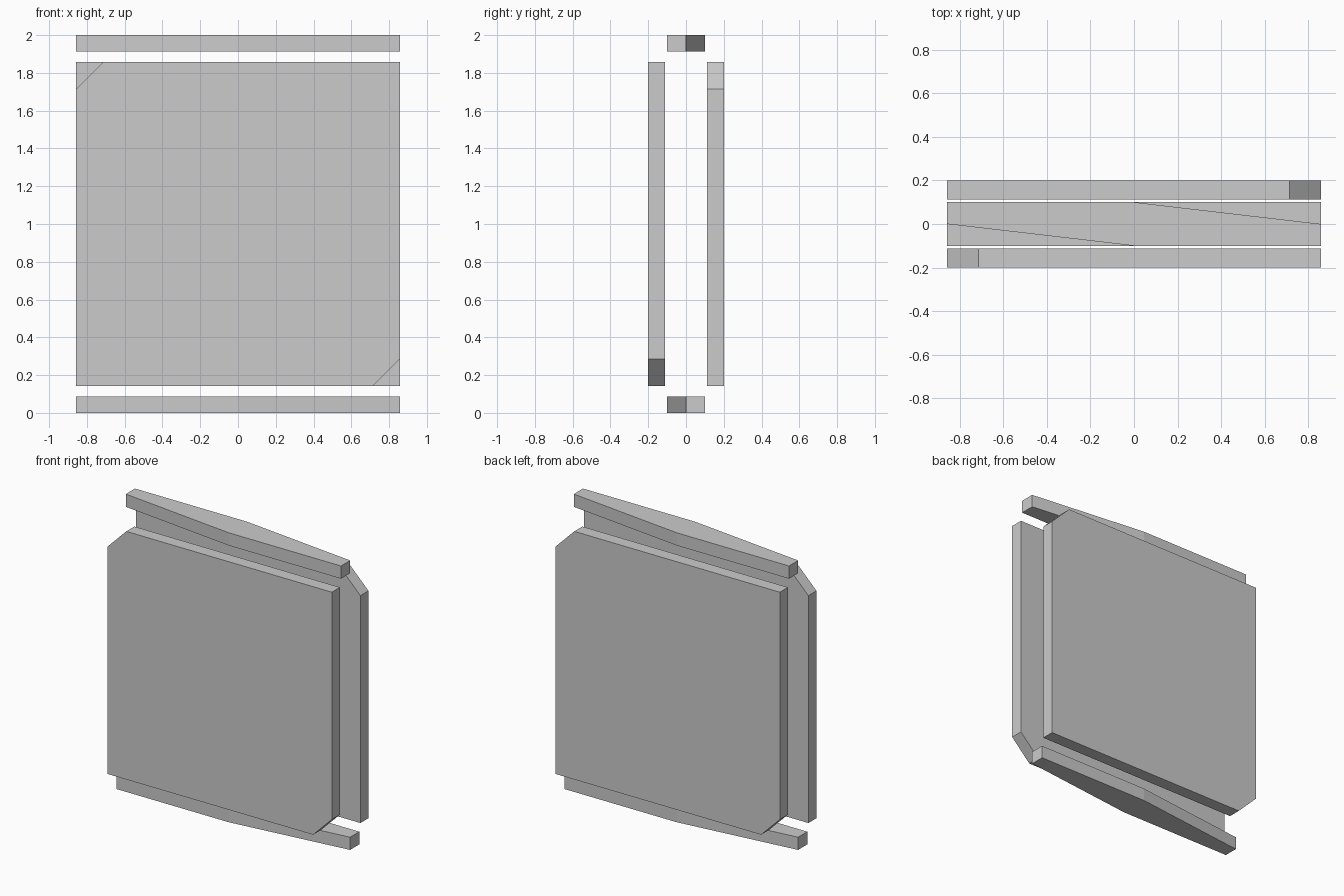
import bpy, bmesh
from mathutils import Vector

if "Cube" in bpy.data.objects:
    bpy.data.objects.remove(bpy.data.objects["Cube"])

W = 0.857    # half width
C = 0.143    # corner cut of the panels
T = 0.088    # part thickness
D = 0.1      # half depth of the bars


def prism(name, profile, extrude):
    """Extrude a closed planar outline into a solid."""
    bm = bmesh.new()
    face = bm.faces.new([bm.verts.new(p) for p in profile])
    ext = bmesh.ops.extrude_face_region(bm, geom=[face])
    moved = [g for g in ext["geom"] if isinstance(g, bmesh.types.BMVert)]
    bmesh.ops.translate(bm, verts=moved, vec=Vector(extrude))
    bmesh.ops.recalc_face_normals(bm, faces=bm.faces)
    mesh = bpy.data.meshes.new(name)
    bm.to_mesh(mesh)
    bm.free()
    obj = bpy.data.objects.new(name, mesh)
    bpy.context.collection.objects.link(obj)
    return obj


# Upright panels with two opposite corners cut; the back one is mirrored
lo, hi = C, 2 - C
for name, s, y in (("front_panel", 1, -0.2), ("back_panel", -1, 0.2 - T)):
    outline = [(-W, lo), (W - C, lo), (W, lo + C),
               (W, hi), (-W + C, hi), (-W, hi - C)]
    prism(name, [(s * x, y, z) for x, z in outline], (0, T, 0))

# Horizontal bars, tapered on opposite sides; the bottom one is mirrored
for name, s, z in (("top_bar", 1, 2 - T), ("bottom_bar", -1, 0)):
    outline = [(-W, 0), (0, -D), (W, -D), (W, 0), (0, D), (-W, D)]
    prism(name, [(s * x, y, z) for x, y in outline], (0, 0, T))
